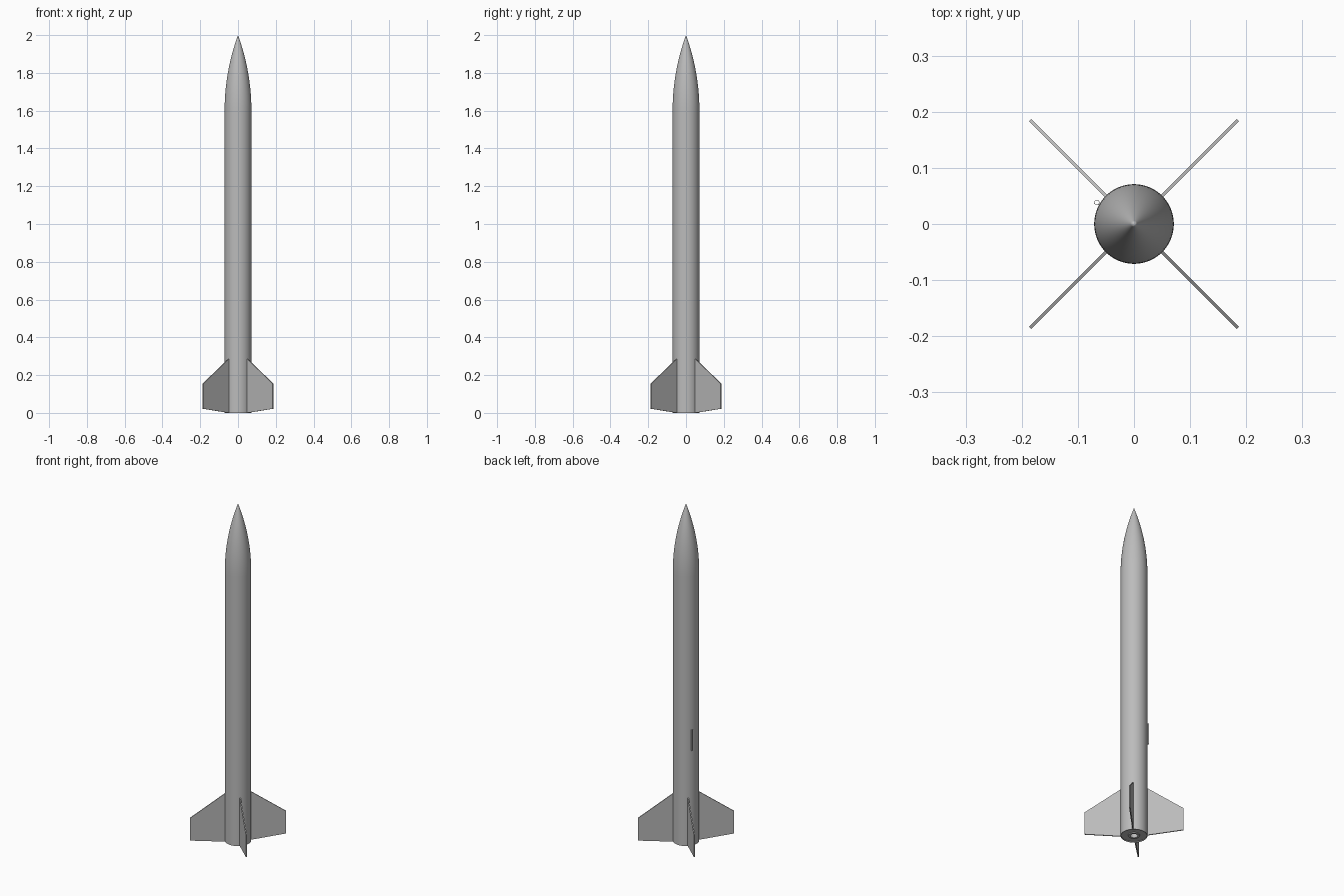
import bpy, bmesh, math
from mathutils import Matrix

cube = bpy.data.objects.get("Cube")
if cube:
    bpy.data.objects.remove(cube, do_unlink=True)

GREY = (0.5, 0.5, 0.5, 1.0)
grey = bpy.data.materials.new("plain grey")
grey.use_nodes = True
grey.diffuse_color = GREY
grey.node_tree.nodes["Principled BSDF"].inputs["Base Color"].default_value = GREY

RADIUS = 0.071
SHOULDER = 1.6
TOP = 2.0


def finish(name, bm, smooth=True):
    """Turn a bmesh into a named, shaded object."""
    bmesh.ops.remove_doubles(bm, verts=bm.verts, dist=1e-5)
    bmesh.ops.recalc_face_normals(bm, faces=bm.faces)
    mesh = bpy.data.meshes.new(name)
    bm.to_mesh(mesh)
    bm.free()
    mesh.materials.append(grey)
    obj = bpy.data.objects.new(name, mesh)
    bpy.context.collection.objects.link(obj)
    if smooth:
        bpy.ops.object.select_all(action="DESELECT")
        obj.select_set(True)
        bpy.context.view_layer.objects.active = obj
        bpy.ops.object.shade_smooth_by_angle(angle=math.radians(35))
    return obj


def lathe(name, profile, steps=64, closed=False):
    """Spin a (radius, height) profile about the z axis."""
    bm = bmesh.new()
    verts = [bm.verts.new((r, 0, z)) for r, z in profile]
    pairs = list(zip(verts, verts[1:]))
    if closed:
        pairs.append((verts[-1], verts[0]))
    edges = [bm.edges.new(p) for p in pairs]
    bmesh.ops.spin(bm, geom=verts + edges, cent=(0, 0, 0), axis=(0, 0, 1),
                   angle=2 * math.pi, steps=steps)
    return finish(name, bm)


def tube(name, outer, inner, low, high, steps=64):
    return lathe(name, [(outer, low), (outer, high), (inner, high), (inner, low)],
                 steps, closed=True)


# Airframe: thin-walled body with a tangent ogive nose
tube("body_tube", RADIUS, RADIUS - 0.003, 0, SHOULDER)
length = TOP - SHOULDER
rho = (RADIUS ** 2 + length ** 2) / (2 * RADIUS)
nose = []
for i in range(25):
    h = length * i / 24
    r = math.sqrt(rho ** 2 - h ** 2) + RADIUS - rho
    nose.append((max(r, 0), SHOULDER + h))
lathe("nose_cone", [(0, SHOULDER)] + nose)

# Motor mount seen in the open tail
tube("motor_tube", 0.031, 0.02, 0, 0.3, 48)
tube("tail_ring", RADIUS - 0.002, 0.030, 0.005, 0.02)
lathe("motor_bulkhead", [(0, 0.27), (0.025, 0.27), (0.025, 0.29), (0, 0.29)], 32)

# Four swept fins on the diagonals
THICK = 0.006
OUTLINE = [(0.069, 0), (0.262, 0.022), (0.262, 0.155), (0.069, 0.287)]
for i, name in enumerate(["back_left", "back_right", "front_right", "front_left"]):
    bm = bmesh.new()
    face = bm.faces.new([bm.verts.new((r, -THICK / 2, z)) for r, z in OUTLINE])
    side = bmesh.ops.extrude_face_region(bm, geom=[face])["geom"]
    bmesh.ops.translate(bm, vec=(0, THICK, 0),
                        verts=[v for v in side if isinstance(v, bmesh.types.BMVert)])
    turn = Matrix.Rotation(math.radians(45 + 90 * i), 3, "Z")
    bmesh.ops.rotate(bm, cent=(0, 0, 0), matrix=turn, verts=bm.verts)
    finish(name + "_fin", bm, smooth=False)

# Small hollow guide on the side of the body
guide = tube("launch_guide", 0.0048, 0.0038, 0.567, 0.69, 24)
angle = math.radians(150)
guide.location = (0.0765 * math.cos(angle), 0.0765 * math.sin(angle), 0)
